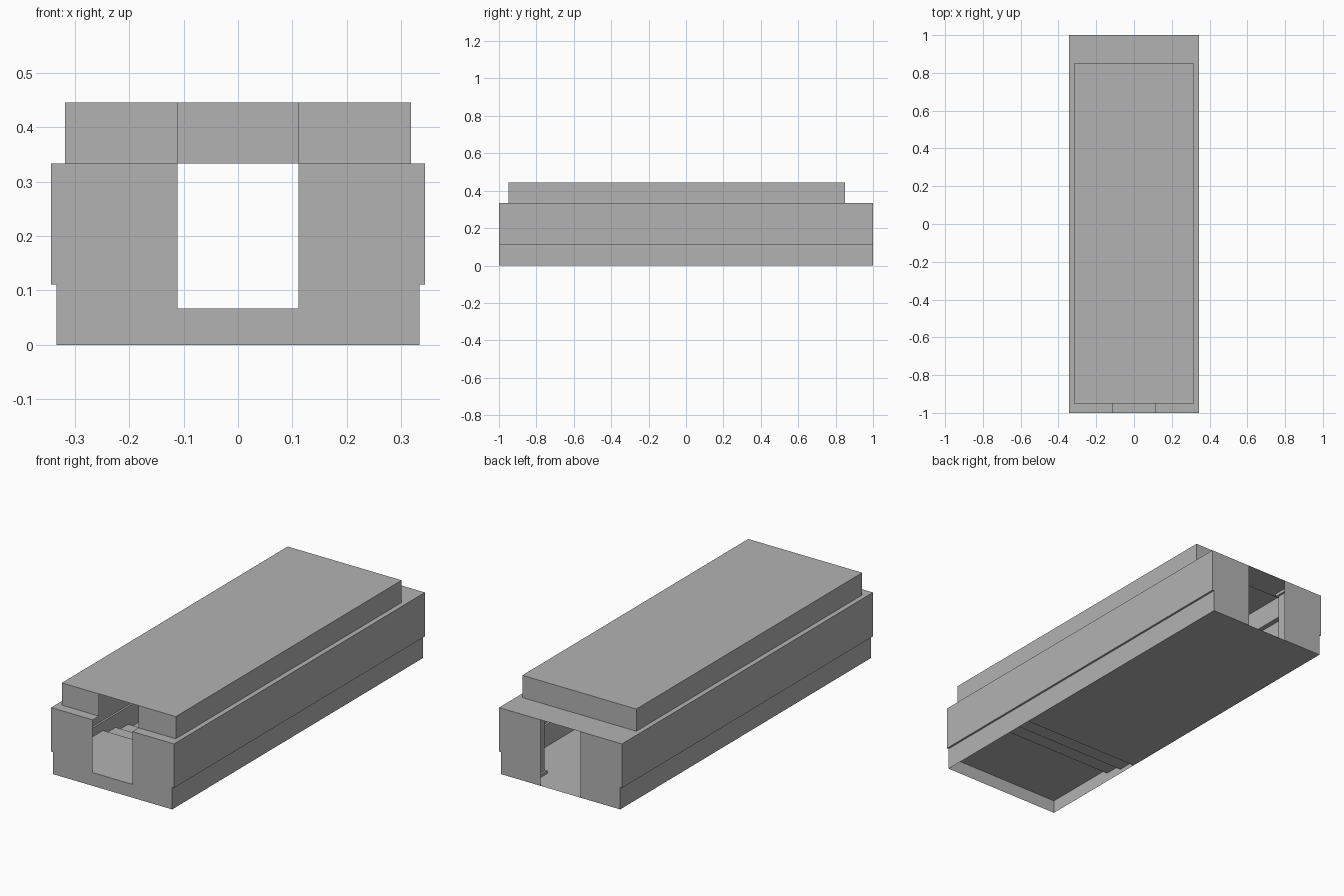
import bpy, bmesh
from mathutils import Vector

cube = bpy.data.objects.get("Cube")
if cube:
    bpy.data.objects.remove(cube, do_unlink=True)

GREY = (0.45, 0.45, 0.45, 1)
mat = bpy.data.materials.new("plain grey")
mat.use_nodes = True
mat.diffuse_color = GREY
mat.node_tree.nodes["Principled BSDF"].inputs["Base Color"].default_value = GREY

# Main dimensions
BASE, WALL, TOP = 0.333, 0.343, 0.318      # half widths
LEDGE, ROOF, PEAK = 0.111, 0.333, 0.445    # heights
DOOR, SILL = 0.111, 0.067
FRONT, BACK = -1.0, 1.0
TOP_FRONT, TOP_BACK = -0.95, 0.85


def finish(name, bm):
    mesh = bpy.data.meshes.new(name)
    bm.to_mesh(mesh)
    bm.free()
    mesh.materials.append(mat)
    obj = bpy.data.objects.new(name, mesh)
    bpy.context.collection.objects.link(obj)
    return obj


def sweep(name, profile, place, start, end):
    """Thin sheet: an open profile swept from start to end."""
    bm = bmesh.new()
    rows = [[bm.verts.new(place(p, t)) for p in profile] for t in (start, end)]
    for i in range(len(profile) - 1):
        bm.faces.new((rows[0][i], rows[0][i + 1], rows[1][i + 1], rows[1][i]))
    return finish(name, bm)


def panel(name, outline, y, flip=False):
    """Flat upright panel facing the front, or the back when flipped."""
    bm = bmesh.new()
    face = bm.faces.new([bm.verts.new((x, y, z)) for x, z in outline])
    if flip:
        face.normal_flip()
    return finish(name, bm)


def along_y(p, t):
    return (p[0], t, p[1])


def along_x(p, t):
    return (t, p[0], p[1])


def mirrored(points):
    return [(-x, z) for x, z in reversed(points)]


# Side walls with the overhanging ledge and roof edge
left = [(-BASE, 0), (-BASE, LEDGE), (-WALL, LEDGE), (-WALL, ROOF), (-TOP, ROOF)]
sweep("right_wall", left, along_y, FRONT, BACK)
sweep("left_wall", mirrored(left), along_y, FRONT, BACK)

# Raised roof box
sweep("upper_box", [(-TOP, ROOF), (-TOP, PEAK), (TOP, PEAK), (TOP, ROOF)],
      along_y, TOP_FRONT, TOP_BACK)
panel("upper_box_back", [(-TOP, ROOF), (TOP, ROOF), (TOP, PEAK), (-TOP, PEAK)],
      TOP_BACK, True)

# Low roof strips at both ends
sweep("back_roof", [(-TOP, ROOF), (TOP, ROOF)], along_y, TOP_BACK, BACK)
for side, a, b in (("right", -TOP, -DOOR), ("left", DOOR, TOP)):
    sweep(side + "_front_roof", [(a, ROOF), (b, ROOF)], along_y, FRONT, TOP_FRONT)
    panel(side + "_upper_front", [(a, ROOF), (b, ROOF), (b, PEAK), (a, PEAK)], TOP_FRONT)

# End walls on both sides of the doorways
jamb = [(DOOR, 0), (BASE, 0), (BASE, LEDGE), (WALL, LEDGE), (WALL, ROOF), (DOOR, ROOF)]
for end, y in (("front", FRONT), ("back", BACK)):
    panel(end + "_wall_left", jamb, y, y > 0)
    panel(end + "_wall_right", mirrored(jamb), y, y > 0)
panel("front_sill", [(-DOOR, 0), (DOOR, 0), (DOOR, SILL), (-DOOR, SILL)], FRONT)

# Floor: entrance platform, three steps down, long hall
floor = [(FRONT, SILL)]
for i in range(3):
    y = -0.6 + 0.1 * i
    floor += [(y, SILL * (3 - i) / 3), (y, SILL * (2 - i) / 3)]
floor.append((BACK, 0))
sweep("stepped_floor", floor, along_x, BASE, -BASE)


def block(name, x, y, half, low, high):
    bm = bmesh.new()
    bmesh.ops.create_cube(bm, size=1)
    bmesh.ops.scale(bm, vec=(2 * half, 2 * half, high - low), verts=bm.verts)
    bmesh.ops.translate(bm, vec=Vector((x, y, (low + high) / 2)), verts=bm.verts)
    return finish(name, bm)


# Pair of columns just inside the back door
for side, s in (("left", 1), ("right", -1)):
    x, y = s * 0.2, 0.912
    block(side + "_column_base", x, y, 0.038, 0.001, 0.016)
    block(side + "_column_shaft", x, y, 0.028, 0.016, ROOF - 0.016)
    block(side + "_column_capital", x, y, 0.038, ROOF - 0.016, ROOF - 0.001)
